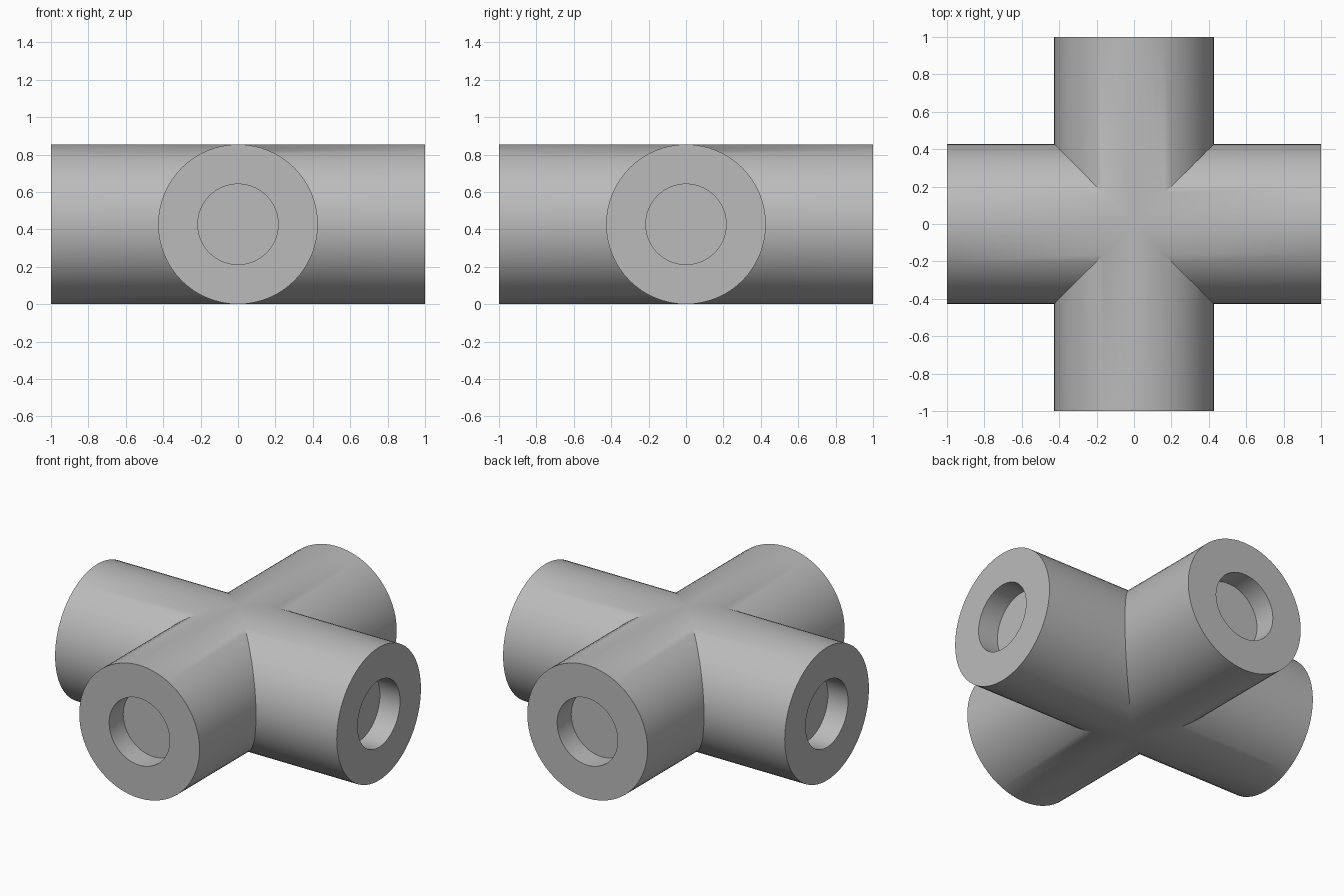
import bpy, bmesh, math
from mathutils import Matrix

cube = bpy.data.objects.get("Cube")
if cube:
    bpy.data.objects.remove(cube, do_unlink=True)

R, BORE, DEPTH, SEGMENTS = 0.427, 0.215, 0.143, 64

mat = bpy.data.materials.new("plain_grey")
mat.use_nodes = True
grey = (0.5, 0.5, 0.5, 1)
mat.diffuse_color = grey
mat.node_tree.nodes["Principled BSDF"].inputs["Base Color"].default_value = grey

bm = bmesh.new()


def add_arm(turn):
    """One mitred pipe arm with a blind socket in its end."""
    def ring(radius, x_of):
        verts = []
        for i in range(SEGMENTS):
            a = math.tau * i / SEGMENTS
            y, z = radius * math.sin(a), radius * math.cos(a)
            verts.append(bm.verts.new(turn @ Matrix.Translation((x_of(y), y, z + R)).translation))
        return verts

    rings = [
        ring(R, abs),                       # mitre where the arms meet
        ring(R, lambda y: 1),               # outer rim
        ring(BORE, lambda y: 1),            # socket rim
        ring(BORE, lambda y: 1 - DEPTH),    # socket floor
    ]
    for a, b in zip(rings, rings[1:]):
        for i in range(SEGMENTS):
            j = (i + 1) % SEGMENTS
            bm.faces.new((a[i], a[j], b[j], b[i]))
    bm.faces.new(rings[-1])


# Four arms around the vertical axis, welded along their mitres
for k in range(4):
    add_arm(Matrix.Rotation(k * math.pi / 2, 4, "Z"))
bmesh.ops.remove_doubles(bm, verts=bm.verts, dist=0.0001)
bmesh.ops.recalc_face_normals(bm, faces=bm.faces)

mesh = bpy.data.meshes.new("cross_connector")
bm.to_mesh(mesh)
bm.free()
mesh.materials.append(mat)
connector = bpy.data.objects.new("cross_connector", mesh)
bpy.context.collection.objects.link(connector)

# Smooth tubes with crisp rims and creases
bpy.ops.object.select_all(action="DESELECT")
connector.select_set(True)
bpy.context.view_layer.objects.active = connector
bpy.ops.object.shade_smooth_by_angle(angle=math.radians(30))
